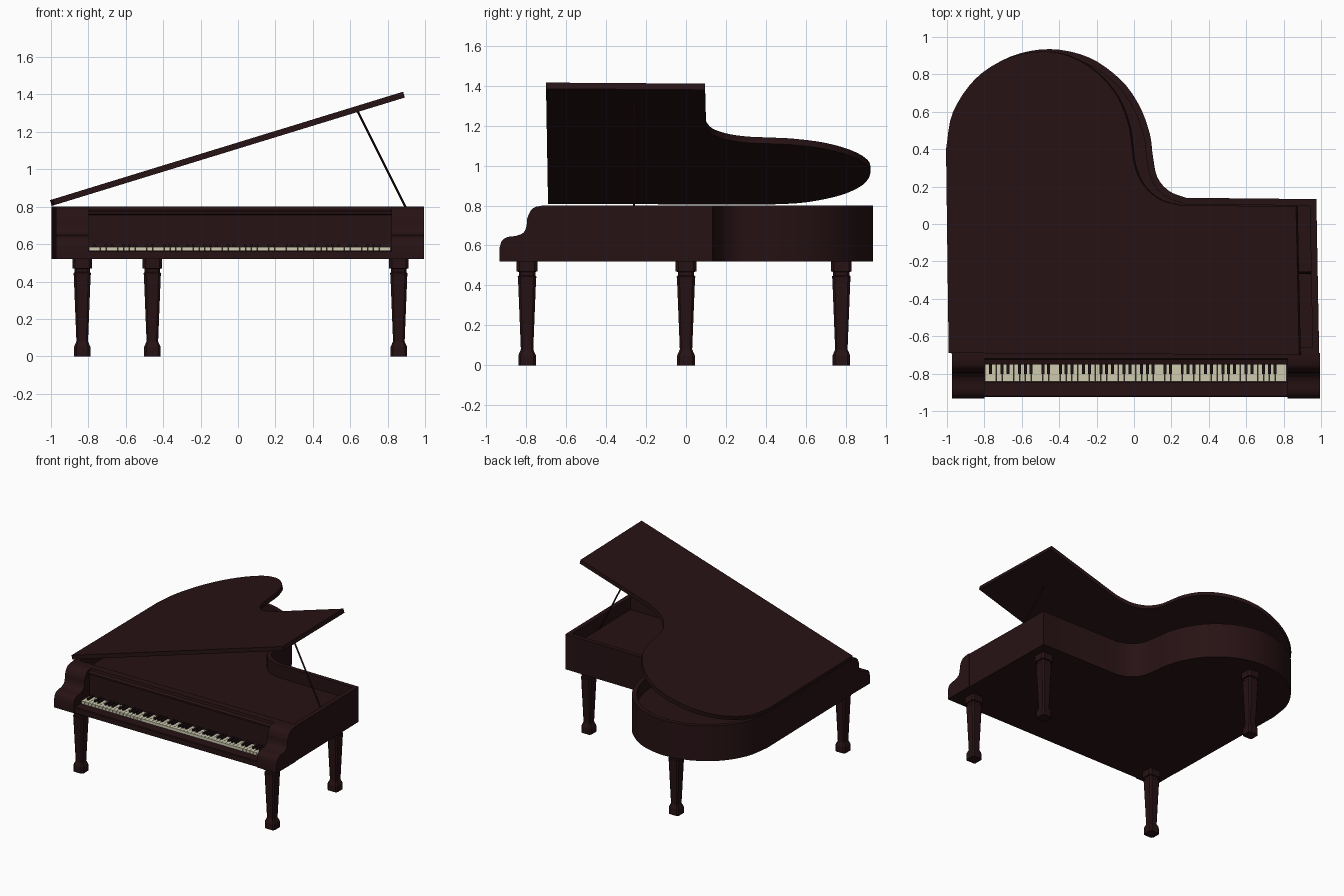
import bpy, bmesh, math
from mathutils import Vector

if "Cube" in bpy.data.objects:
    bpy.data.objects.remove(bpy.data.objects["Cube"])


def material(name, rgb):
    m = bpy.data.materials.new(name)
    m.diffuse_color = (*rgb, 1)
    m.use_nodes = True
    m.node_tree.nodes["Principled BSDF"].inputs["Base Color"].default_value = m.diffuse_color
    return m


WOOD = material("dark_wood", (0.02, 0.006, 0.007))
IVORY = material("ivory", (0.62, 0.60, 0.43))
EBONY = material("ebony", (0.012, 0.005, 0.006))


def finish(bm, name, mat, smooth=False):
    bmesh.ops.recalc_face_normals(bm, faces=bm.faces)
    me = bpy.data.meshes.new(name)
    bm.to_mesh(me)
    bm.free()
    me.materials.append(mat)
    ob = bpy.data.objects.new(name, me)
    bpy.context.collection.objects.link(ob)
    if smooth:
        bpy.ops.object.select_all(action='DESELECT')
        ob.select_set(True)
        bpy.context.view_layer.objects.active = ob
        bpy.ops.object.shade_smooth_by_angle(angle=math.radians(30))
    return ob


def loft(bm, rings):
    """Skin a stack of closed rings and cap both ends."""
    loops = [[bm.verts.new(p) for p in r] for r in rings]
    n = len(loops[0])
    for a, b in zip(loops, loops[1:]):
        for i in range(n):
            j = (i + 1) % n
            bm.faces.new((a[i], a[j], b[j], b[i]))
    bm.faces.new(loops[0])
    bm.faces.new(loops[-1])


def spline(pts, steps=4):
    """Smooth 2D curve through the points."""
    p = [Vector(q) for q in pts]
    p = [2 * p[0] - p[1]] + p + [2 * p[-1] - p[-2]]
    out = []
    for a, b, c, d in zip(p, p[1:], p[2:], p[3:]):
        for k in range(steps):
            t = k / steps
            out.append(0.5 * (2 * b + (c - a) * t + (2 * a - 5 * b + 4 * c - d) * t * t
                              + (3 * b - a - 3 * c + d) * t ** 3))
    return out + [p[-2]]


def inset(pts, d):
    """Offset a counter-clockwise outline inwards."""
    out = []
    for i, p in enumerate(pts):
        e1 = (p - pts[i - 1]).normalized()
        e2 = (pts[(i + 1) % len(pts)] - p).normalized()
        n1, n2 = Vector((-e1.y, e1.x)), Vector((-e2.y, e2.x))
        out.append(p + (n1 + n2) * d / (1 + n1.dot(n2)))
    return out


def extrude_x(name, profile, x0, x1, mat=WOOD, smooth=False):
    bm = bmesh.new()
    loft(bm, [[(x, y, z) for y, z in profile] for x in (x0, x1)])
    return finish(bm, name, mat, smooth)


def add_box(bm, x0, x1, y0, y1, z0, z1):
    loft(bm, [[(x0, y0, z), (x1, y0, z), (x1, y1, z), (x0, y1, z)] for z in (z0, z1)])


# Case: curved rim around a recessed soundboard
case_curve = spline([(0.28, 0.14), (0.19, 0.175), (0.125, 0.25), (0.1, 0.37), (0.085, 0.48),
                     (0.03, 0.63), (-0.07, 0.77), (-0.24, 0.89), (-0.45, 0.935), (-0.66, 0.895),
                     (-0.84, 0.78), (-0.96, 0.6), (-0.998, 0.4)])
case = [Vector((-0.977, -0.695)), Vector((0.99, -0.695)), Vector((0.975, 0.133))] + case_curve
inner = inset(case, 0.035)
bm = bmesh.new()
loft(bm, [[(p.x, p.y, z) for p in ring]
          for ring, z in ((case, 0.52), (case, 0.80), (inner, 0.80), (inner, 0.70))])
finish(bm, "case", WOOD, True)

# Cheeks at both ends of the keyboard
cheek = [(-0.69, 0.52), (-0.932, 0.52)] + [tuple(p) for p in spline(
    [(-0.932, 0.59), (-0.92, 0.625), (-0.89, 0.643), (-0.85, 0.648), (-0.812, 0.665),
     (-0.797, 0.70), (-0.793, 0.74), (-0.765, 0.787), (-0.715, 0.80)], 3)] + [(-0.69, 0.80)]
extrude_x("left_cheek", cheek, -0.974, -0.80, WOOD, True)
extrude_x("right_cheek", cheek, 0.82, 0.995, WOOD, True)

# Key bed and fallboard
extrude_x("key_bed", [(-0.925, 0.52), (-0.925, 0.56), (-0.92, 0.565), (-0.845, 0.565),
                      (-0.845, 0.55), (-0.69, 0.55), (-0.69, 0.52)], -0.805, 0.825)
extrude_x("fallboard", [(-0.735, 0.54), (-0.735, 0.755), (-0.75, 0.762), (-0.75, 0.775),
                        (-0.725, 0.783), (-0.72, 0.80), (-0.69, 0.80), (-0.69, 0.54)], -0.805, 0.825)

# Keys
white, black = bmesh.new(), bmesh.new()
w = 1.615 / 52
for i in range(52):
    x = -0.798 + i * w
    add_box(white, x + 0.001, x + w - 0.001, -0.842, -0.73, 0.545, 0.585)
    if (i + 5) % 7 in (0, 1, 3, 4, 5) and i < 51:
        add_box(black, x + w - 0.008, x + w + 0.008, -0.803, -0.73, 0.57, 0.598)
finish(white, "white_keys", IVORY)
finish(black, "black_keys", EBONY)

# Raised lid, sloping up from the left edge
lid_curve = spline([(0.26, 0.10), (0.15, 0.13), (0.065, 0.2), (0.015, 0.3), (-0.002, 0.41),
                    (-0.02, 0.53), (-0.08, 0.68), (-0.19, 0.81), (-0.33, 0.895), (-0.48, 0.922),
                    (-0.67, 0.885), (-0.84, 0.775), (-0.96, 0.595), (-0.996, 0.4)])
lid = [Vector((-0.982, -0.69)), Vector((0.892, -0.70)), Vector((0.875, 0.095))] + lid_curve
bm = bmesh.new()
loft(bm, [[(p.x - dx, p.y, 0.806 + (p.x + 0.99) * 0.307 + dz) for p in lid]
          for dx, dz in ((0, 0), (0.009, 0.031))])
finish(bm, "lid", WOOD, True)

# Prop stick
a, b = Vector((0.945, -0.26, 0.70)), Vector((0.64, -0.26, 1.31))
bpy.ops.mesh.primitive_cylinder_add(vertices=8, radius=0.006, depth=(b - a).length, location=(a + b) / 2,
                                    rotation=(b - a).to_track_quat('Z', 'Y').to_euler())
prop = bpy.context.object
prop.name = "prop_stick"
prop.data.materials.append(WOOD)

# Tapered legs: (height, half width), square with chamfered corners
LEG = [(0, 0.044), (0.05, 0.044), (0.08, 0.031), (0.43, 0.045), (0.445, 0.047), (0.45, 0.041),
       (0.468, 0.041), (0.47, 0.052), (0.525, 0.052)]


def leg(name, x, y):
    bm = bmesh.new()
    rings = []
    for z, h in LEG:
        c = h * 0.72
        corners = [(-c, -h), (c, -h), (h, -c), (h, c), (c, h), (-c, h), (-h, c), (-h, -c)]
        rings.append([(x + u, y + v, z) for u, v in corners])
    loft(bm, rings)
    finish(bm, name, WOOD)


leg("front_left_leg", -0.833, -0.795)
leg("front_right_leg", 0.86, -0.795)
leg("side_right_leg", 0.86, 0.0)
leg("tail_leg", -0.458, 0.777)
